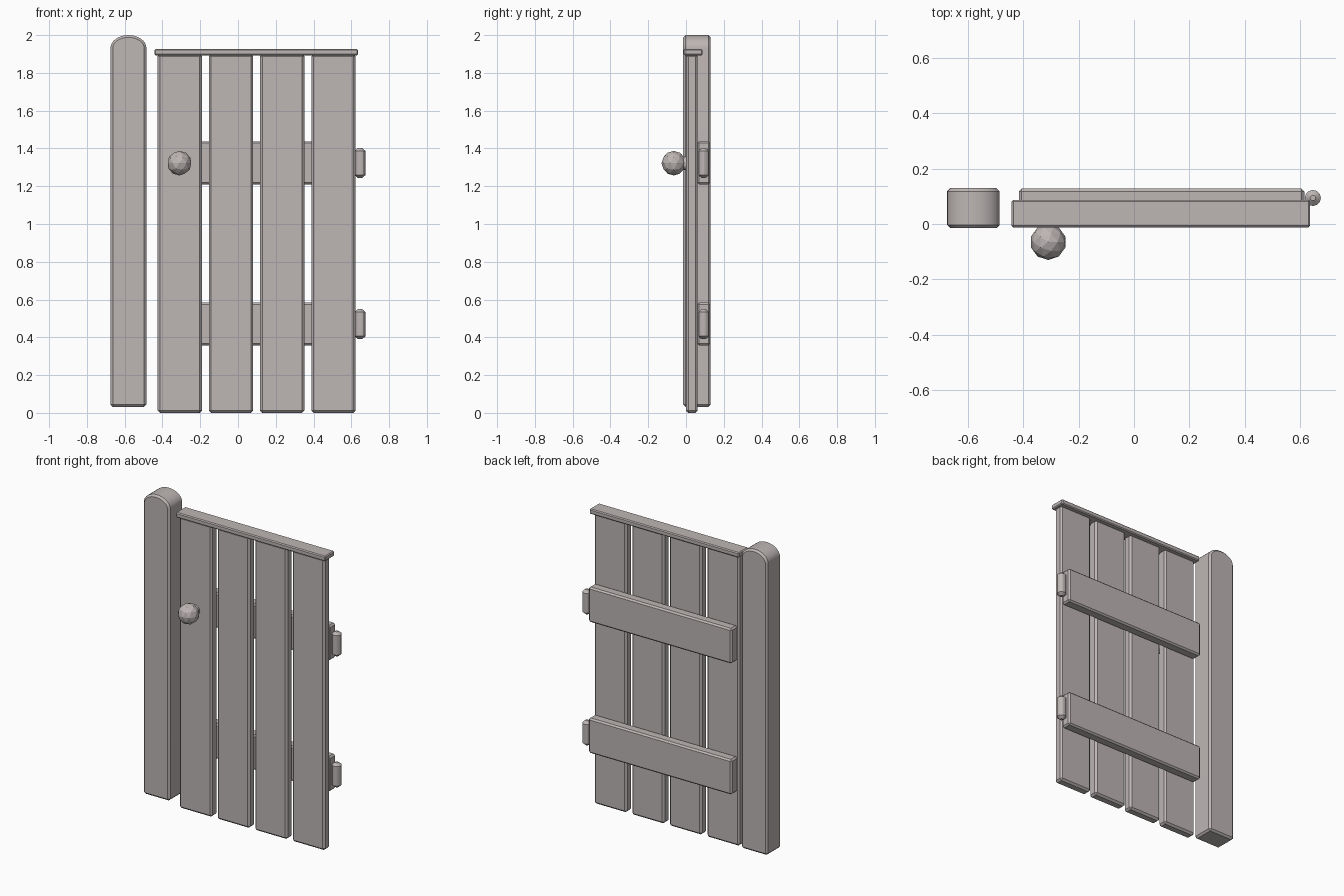
import bpy, bmesh, math
from mathutils import Matrix, Vector

cube = bpy.data.objects.get("Cube")
if cube:
    bpy.data.objects.remove(cube, do_unlink=True)

# One warm grey for every part
grey = bpy.data.materials.new("warm grey")
grey.use_nodes = True
colour = (0.51, 0.465, 0.46, 1)
grey.diffuse_color = colour
grey.node_tree.nodes["Principled BSDF"].inputs["Base Color"].default_value = colour


def finish(bm, name, smooth=False):
    bmesh.ops.recalc_face_normals(bm, faces=bm.faces)
    mesh = bpy.data.meshes.new(name)
    bm.to_mesh(mesh)
    bm.free()
    mesh.materials.append(grey)
    obj = bpy.data.objects.new(name, mesh)
    bpy.context.collection.objects.link(obj)
    if smooth:
        bpy.ops.object.select_all(action='DESELECT')
        obj.select_set(True)
        bpy.context.view_layer.objects.active = obj
        bpy.ops.object.shade_smooth_by_angle(angle=math.radians(30))
    return obj


def chamfer(bm, width):
    sharp = [e for e in bm.edges if e.calc_face_angle(0) > math.radians(40)]
    bmesh.ops.bevel(bm, geom=sharp, offset=width, segments=1,
                    affect='EDGES', clamp_overlap=True)


def board(name, x, y, z, width=0.01):
    """Chamfered box from (min, max) ranges."""
    bm = bmesh.new()
    lo, hi = Vector((x[0], y[0], z[0])), Vector((x[1], y[1], z[1]))
    bmesh.ops.create_cube(bm, size=1, matrix=Matrix.Translation((lo + hi) / 2)
                          @ Matrix.Diagonal((*(hi - lo), 1)))
    chamfer(bm, width)
    return finish(bm, name)


def lathe(name, profile, matrix, sides):
    """Closed turned part from (radius, height) rings."""
    bm = bmesh.new()
    rings = [[bm.verts.new(matrix @ Vector((r * math.cos(math.tau * i / sides),
                                            r * math.sin(math.tau * i / sides), h)))
              for i in range(sides)] for r, h in profile]
    for a, b in zip(rings, rings[1:]):
        for i in range(sides):
            j = (i + 1) % sides
            bm.faces.new((a[i], a[j], b[j], b[i]))
    bm.faces.new(rings[0][::-1])
    bm.faces.new(rings[-1])
    return finish(bm, name, smooth=True)


# Upright planks
for n in range(4):
    cx = -0.308 + 0.271 * n
    board(f"plank_{n + 1}", (cx - 0.117, cx + 0.117), (0.0, 0.062), (0, 1.9), 0.012)

# Top rail
board("top_rail", (-0.442, 0.636), (-0.012, 0.087), (1.893, 1.926), 0.006)

# Back braces with a hinge barrel each
for name, base in (("lower", 0.357), ("upper", 1.21)):
    board(name + "_brace", (-0.416, 0.615), (0.06, 0.128), (base, base + 0.228))
    lathe(name + "_hinge", [(0.01, -0.08), (0.029, -0.064), (0.029, 0.064), (0.01, 0.08)],
          Matrix.Translation((0.646, 0.094, base + 0.113)), 12)

# Gate post with an arched top
bm = bmesh.new()
half, spring, rise, steps = 0.095, 1.932, 0.068, 16
outline = [(-half, 0.032), (half, 0.032)]
outline += [(half * math.cos(math.pi * i / steps), spring + rise * math.sin(math.pi * i / steps))
            for i in range(steps + 1)]
face = bm.faces.new([bm.verts.new((x - 0.58, -0.015, z)) for x, z in outline])
extruded = bmesh.ops.extrude_face_region(bm, geom=[face], use_keep_orig=True)
bmesh.ops.translate(bm, vec=(0, 0.145, 0),
                    verts=[v for v in extruded["geom"] if isinstance(v, bmesh.types.BMVert)])
bmesh.ops.recalc_face_normals(bm, faces=bm.faces)
chamfer(bm, 0.012)
finish(bm, "gate_post", smooth=True)

# Faceted knob on a short stem
bm = bmesh.new()
bmesh.ops.create_icosphere(bm, subdivisions=2, radius=0.065,
                           matrix=Matrix.Translation((-0.31, -0.065, 1.322)))
finish(bm, "knob")
lathe("knob_stem", [(0.035, -0.01), (0.035, 0.012), (0.025, 0.03)],
      Matrix.Translation((-0.31, 0, 1.322)) @ Matrix.Rotation(math.pi / 2, 4, 'X'), 12)
